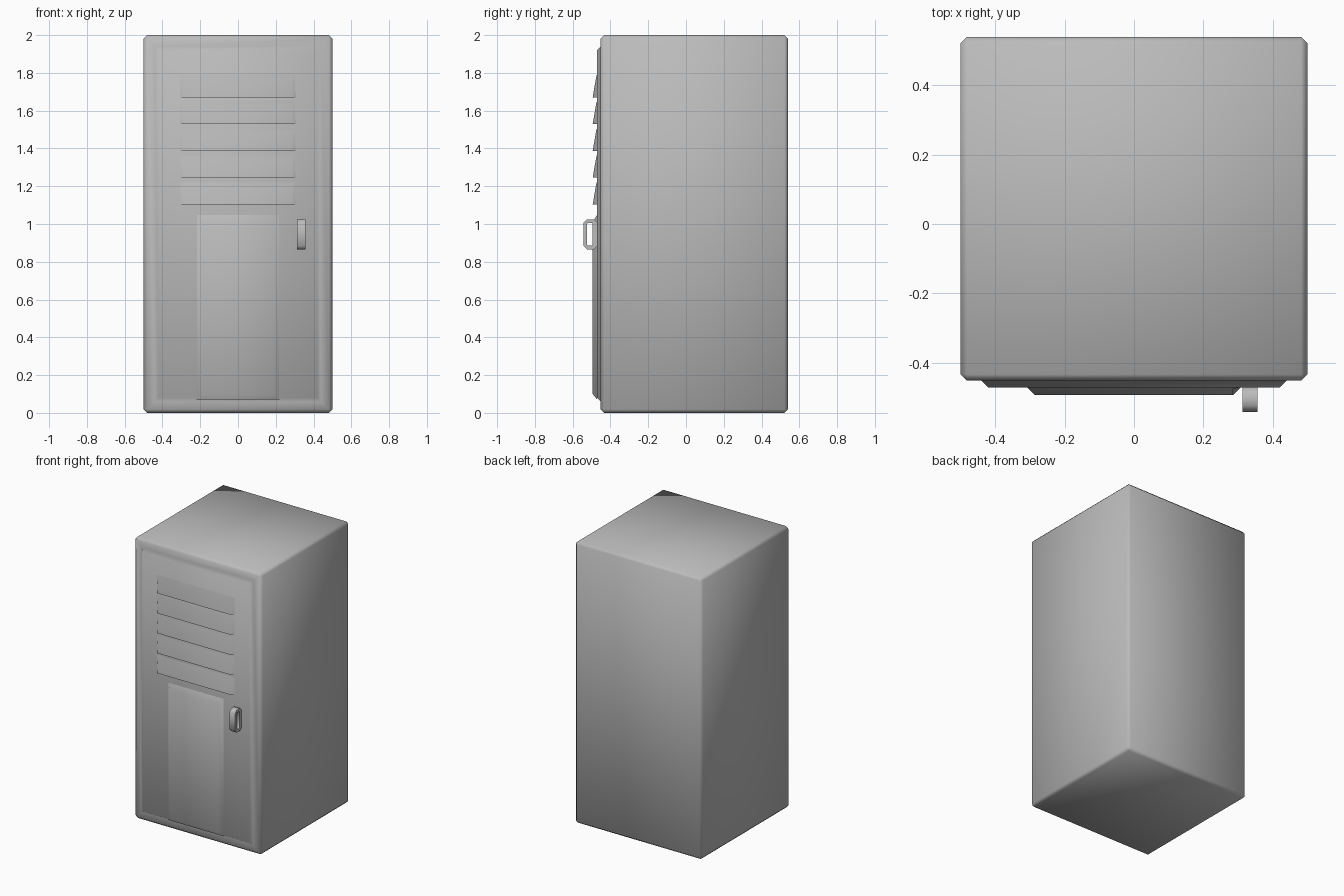
import bpy, bmesh, math
from mathutils import Matrix, Vector

cube = bpy.data.objects.get("Cube")
if cube:
    bpy.data.objects.remove(cube)

grey = bpy.data.materials.new("grey metal")
grey.use_nodes = True
colour = (0.5, 0.5, 0.5, 1)
grey.diffuse_color = colour
grey.node_tree.nodes["Principled BSDF"].inputs["Base Color"].default_value = colour

FRONT, DOOR, RAISED = -0.452, -0.472, -0.494


def finish(bm, name, angle=None):
    bmesh.ops.recalc_face_normals(bm, faces=bm.faces[:])
    mesh = bpy.data.meshes.new(name)
    bm.to_mesh(mesh)
    bm.free()
    mesh.materials.append(grey)
    obj = bpy.data.objects.new(name, mesh)
    bpy.context.collection.objects.link(obj)
    bpy.ops.object.select_all(action='DESELECT')
    obj.select_set(True)
    bpy.context.view_layer.objects.active = obj
    if angle is None:
        bpy.ops.object.shade_smooth()
    else:
        bpy.ops.object.shade_smooth_by_angle(angle=math.radians(angle))
    return obj


def pressing(name, base, lip, angle=None):
    """Raised panel: base and lip are (half width, bottom, top, y at bottom, y at top)."""
    bm = bmesh.new()
    rings = []
    for half, low, high, y_low, y_high in (base, lip):
        rings.append([bm.verts.new(p) for p in
                      ((-half, y_low, low), (half, y_low, low),
                       (half, y_high, high), (-half, y_high, high))])
    for ring in rings:
        bm.faces.new(ring)
    for i in range(4):
        j = (i + 1) % 4
        bm.faces.new((rings[0][i], rings[0][j], rings[1][j], rings[1][i]))
    return finish(bm, name, angle)


# Cabinet with chamfered edges and a door pressed out of its front face
bm = bmesh.new()
bmesh.ops.create_cube(bm, size=1, matrix=Matrix.Translation((0, 0.044, 1))
                      @ Matrix.Diagonal((1, 0.992, 2, 1)))
bmesh.ops.bevel(bm, geom=bm.edges[:], offset=0.018, segments=1, affect='EDGES')
bm.normal_update()
front = min(bm.faces, key=lambda f: f.calc_center_median().y)
bmesh.ops.inset_region(bm, faces=[front], thickness=0.042, use_even_offset=True)
bmesh.ops.inset_region(bm, faces=[front], thickness=0.02, use_even_offset=True)
bmesh.ops.translate(bm, verts=front.verts[:], vec=(0, DOOR - FRONT, 0))
finish(bm, "locker_cabinet")

# Tall raised panel on the lower door
pressing("lower_door_panel", (0.22, 0.07, 1.05, DOOR + 0.002, DOOR + 0.002),
         (0.19, 0.1, 1.01, RAISED, RAISED), 60)

# Five downward-facing vent louvres
for i in range(5):
    low = 1.103 + 0.142 * i
    pressing("vent_louvre_%d" % (i + 1), (0.31, low, low + 0.125, DOOR + 0.002, DOOR + 0.002),
             (0.285, low, low + 0.105, RAISED, DOOR - 0.004), 60)

# Looped pull handle, a chamfered ring seen from the side
bm = bmesh.new()


def loop(y0, y1, z0, z1, c):
    return [(y0 + c, z0), (y1 - c, z0), (y1, z0 + c), (y1, z1 - c),
            (y1 - c, z1), (y0 + c, z1), (y0, z1 - c), (y0, z0 + c)]


outer = loop(-0.542, DOOR + 0.002, 0.865, 1.025, 0.018)
inner = loop(-0.523, -0.494, 0.885, 1.005, 0.003)
rings = [[bm.verts.new((x, y, z)) for y, z in outline]
         for x, outline in ((0.313, outer), (0.357, outer), (0.357, inner), (0.313, inner))]
for a, b in zip(rings, rings[1:] + rings[:1]):
    for i in range(8):
        j = (i + 1) % 8
        bm.faces.new((a[i], a[j], b[j], b[i]))
finish(bm, "door_handle", 50)
